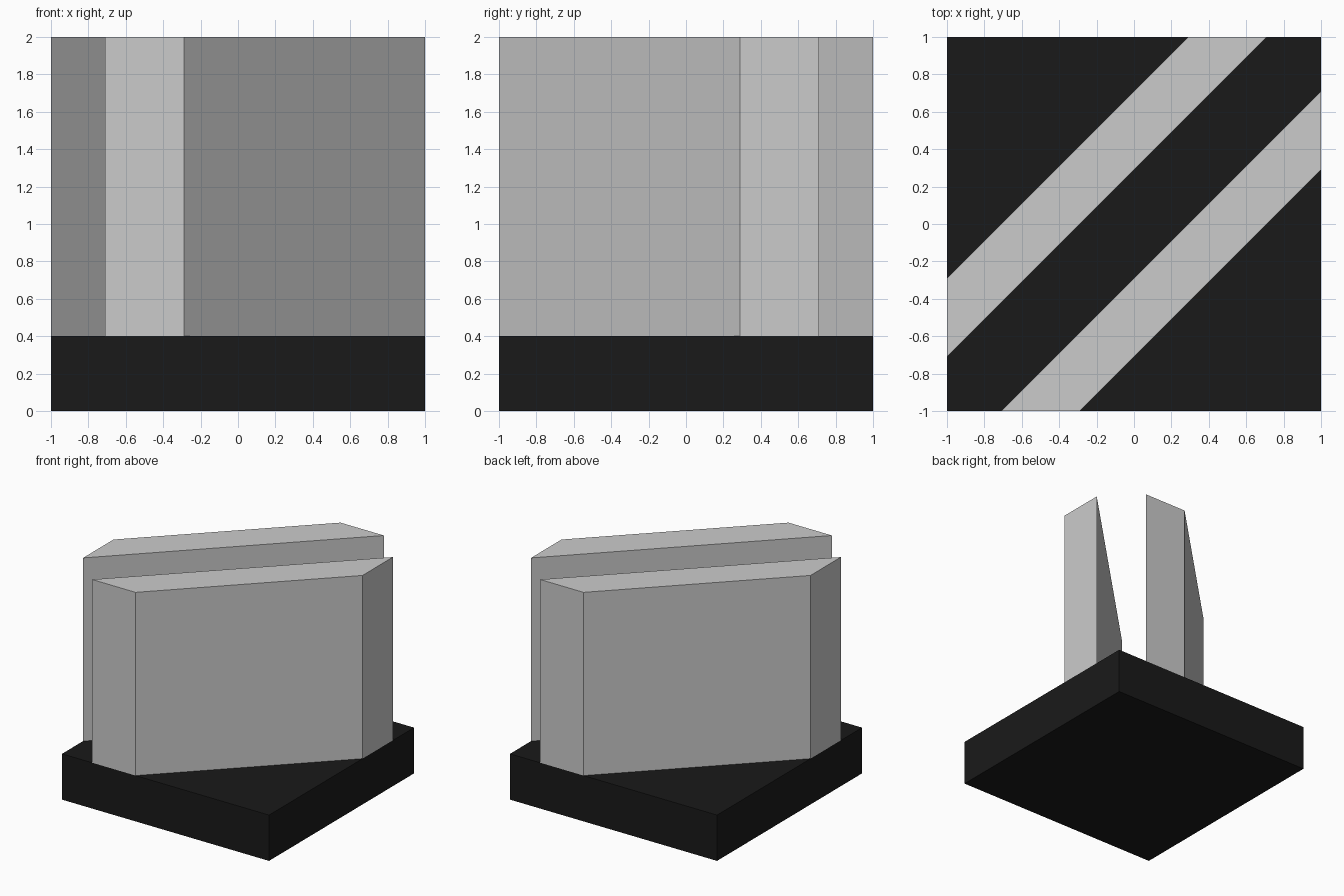
import bpy
import bmesh

if "Cube" in bpy.data.objects:
    bpy.data.objects.remove(bpy.data.objects["Cube"])


def prism(name, outline, z0, z1):
    """Extrude a counter-clockwise outline straight up from z0 to z1."""
    bm = bmesh.new()
    face = bm.faces.new([bm.verts.new((x, y, z0)) for x, y in outline])
    top = bmesh.ops.extrude_face_region(bm, geom=[face], use_keep_orig=True)["geom"]
    for v in top:
        if isinstance(v, bmesh.types.BMVert):
            v.co.z = z1
    bmesh.ops.recalc_face_normals(bm, faces=bm.faces)
    mesh = bpy.data.meshes.new(name)
    bm.to_mesh(mesh)
    bm.free()
    obj = bpy.data.objects.new(name, mesh)
    bpy.context.collection.objects.link(obj)
    return obj


BASE_TOP, TOP = 0.4, 2.0
NEAR, FAR = 0.29, 0.71

# Square black base
black = bpy.data.materials.new("black")
black.diffuse_color = (0.01, 0.01, 0.01, 1)
black.use_nodes = True
black.node_tree.nodes["Principled BSDF"].inputs["Base Color"].default_value = black.diffuse_color
base = prism("base", [(-1, -1), (1, -1), (1, 1), (-1, 1)], 0, BASE_TOP)
base.data.materials.append(black)

# Two diagonal slabs, trimmed flush with the base; one is the other turned half round
slab = [(-1, -NEAR), (-1, -FAR), (FAR, 1), (NEAR, 1)]
for name, s in (("left_slab", 1), ("right_slab", -1)):
    prism(name, [(s * x, s * y) for x, y in slab], BASE_TOP, TOP)
